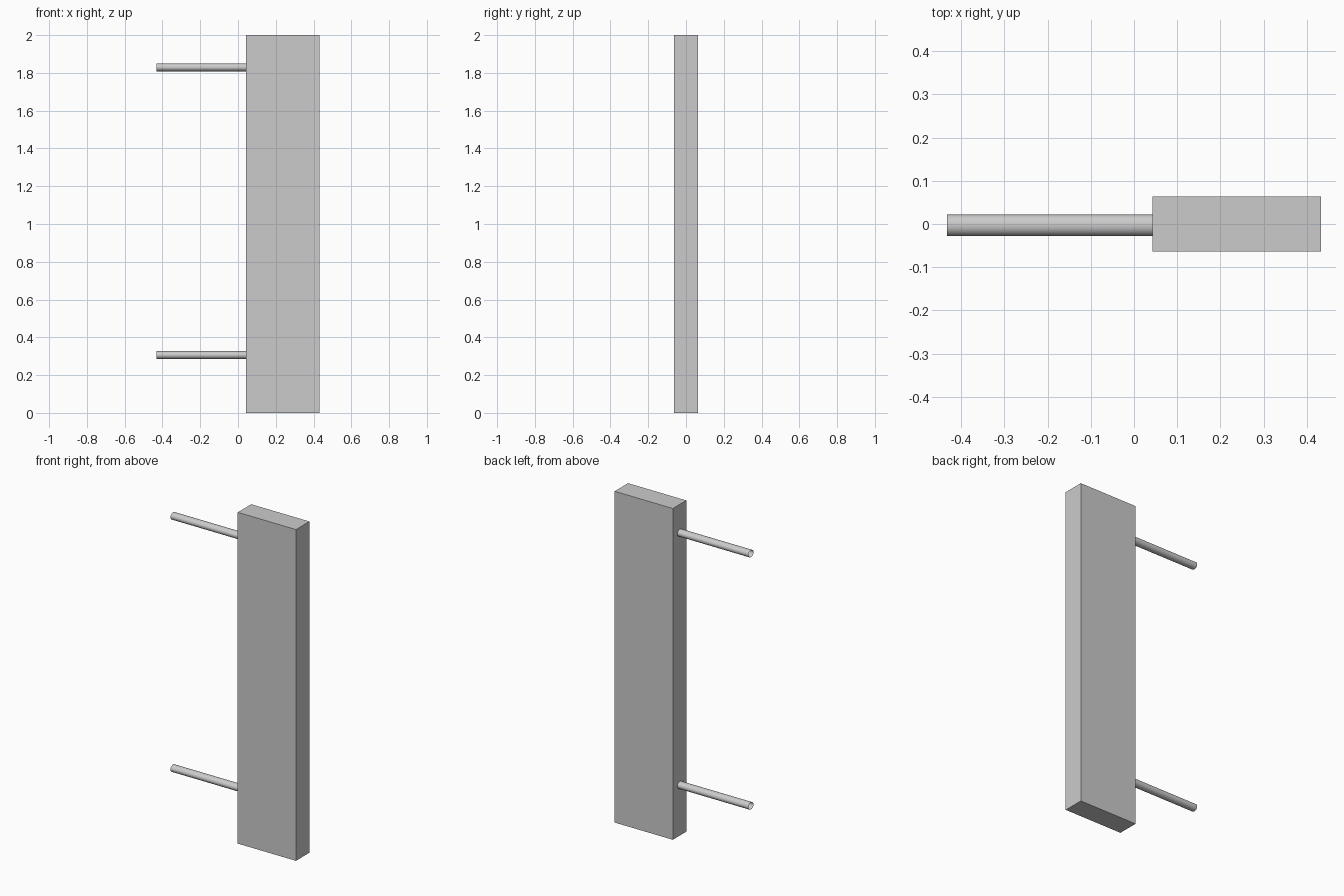
import bpy
import math

if "Cube" in bpy.data.objects:
    bpy.data.objects.remove(bpy.data.objects["Cube"])

BOX_X0, BOX_X1 = 0.043, 0.432
ROD_X0 = -0.432

# Tall slab
bpy.ops.mesh.primitive_cube_add(size=1, location=((BOX_X0 + BOX_X1) / 2, 0, 1))
panel = bpy.context.object
panel.name = "panel"
panel.scale = (BOX_X1 - BOX_X0, 0.128, 2)
bpy.ops.object.transform_apply(location=False, rotation=False, scale=True)


# Open-ended tube running from the slab's side face towards -x
def add_rod(name, z):
    bpy.ops.mesh.primitive_cylinder_add(
        vertices=32, radius=1, depth=BOX_X0 - ROD_X0, end_fill_type='NOTHING',
        location=((BOX_X0 + ROD_X0) / 2, -0.003, z), rotation=(0, math.pi / 2, 0))
    rod = bpy.context.object
    rod.name = name
    rod.scale = (0.021, 0.0245, 1)
    bpy.ops.object.transform_apply(location=False, rotation=True, scale=True)
    bpy.ops.object.shade_smooth_by_angle()


add_rod("upper_rod", 1.829)
add_rod("lower_rod", 0.306)
